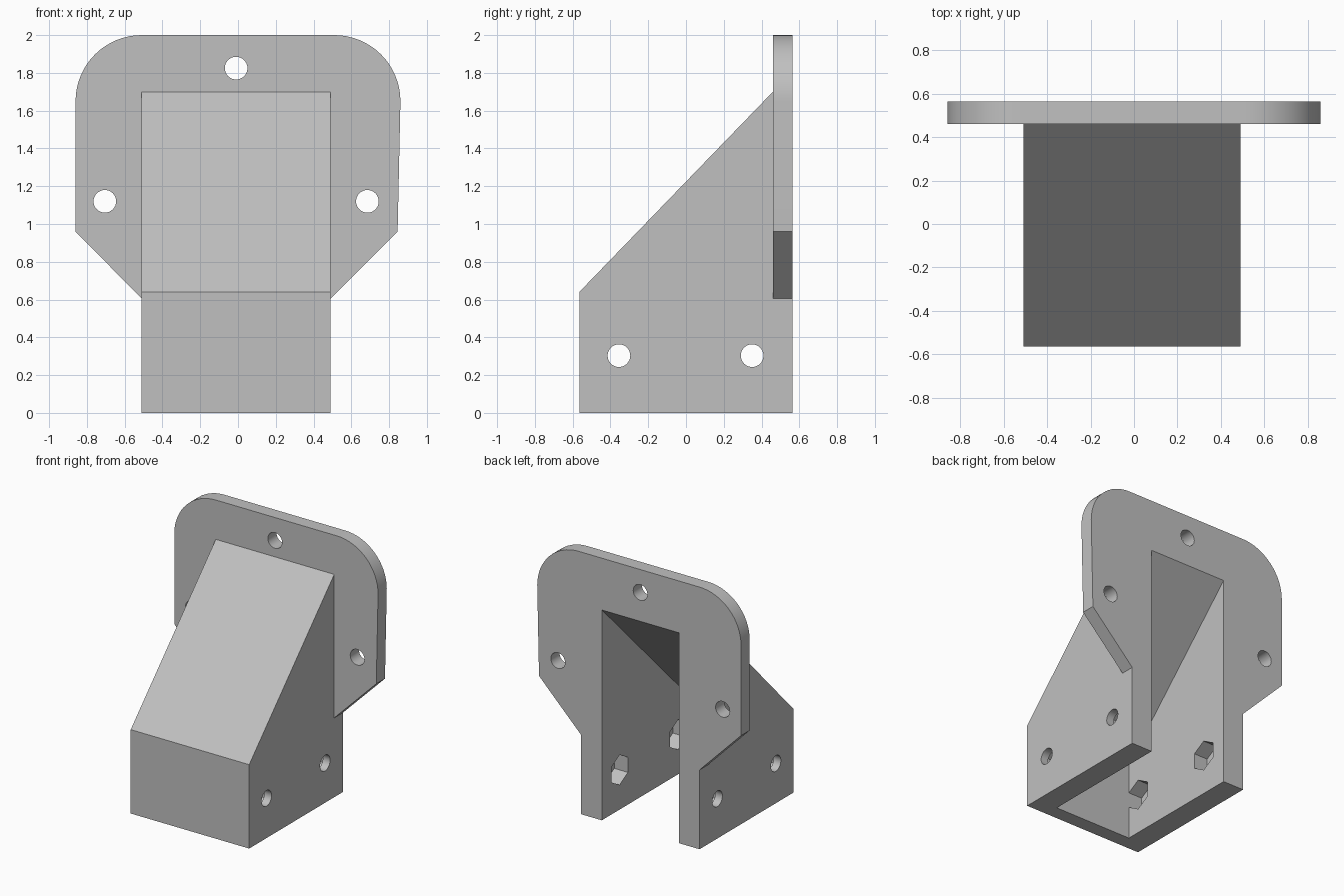
import bpy, bmesh
from math import sin, cos, pi, radians
from mathutils import Vector

cube = bpy.data.objects.get("Cube")
if cube:
    bpy.data.objects.remove(cube)

grey = bpy.data.materials.new("plain grey")
grey.use_nodes = True
COLOUR = (0.53, 0.53, 0.53, 1)
grey.diffuse_color = COLOUR
grey.node_tree.nodes["Principled BSDF"].inputs["Base Color"].default_value = COLOUR

MID = -0.01       # centre line of the housing
HALF = 0.5        # half width of the housing
WALL = 0.175      # side wall thickness
BACK = 0.565      # rear face
PLATE = 0.46      # front face of the flange
HOLE = 0.06       # bolt hole radius


def prism(name, points, axis, start, end):
    """Extrude a 2D outline: (y, z) along x, or (x, z) along y."""
    def place(u, v, w):
        return Vector((w, u, v)) if axis == "x" else Vector((u, w, v))
    bm = bmesh.new()
    face = bm.faces.new([bm.verts.new(place(u, v, start)) for u, v in points])
    ext = bmesh.ops.extrude_face_region(bm, geom=[face])
    verts = [e for e in ext["geom"] if isinstance(e, bmesh.types.BMVert)]
    bmesh.ops.translate(bm, verts=verts, vec=place(0, 0, end - start))
    bmesh.ops.recalc_face_normals(bm, faces=bm.faces)
    mesh = bpy.data.meshes.new(name)
    bm.to_mesh(mesh)
    bm.free()
    mesh.materials.append(grey)
    obj = bpy.data.objects.new(name, mesh)
    bpy.context.collection.objects.link(obj)
    return obj


def arc(u, v, radius, first, last, steps):
    angles = [radians(first + (last - first) * i / steps) for i in range(steps + 1)]
    return [(u + radius * cos(a), v + radius * sin(a)) for a in angles]


def circle(u, v, radius, sides=32):
    # starts at the top, so six sides give an upright hexagon
    return [(u + radius * sin(2 * pi * i / sides), v + radius * cos(2 * pi * i / sides))
            for i in range(sides)]


def combine(target, other, operation):
    other.hide_render = True
    mod = target.modifiers.new(operation.lower(), "BOOLEAN")
    mod.operation = operation
    mod.solver = "EXACT"
    mod.object = other
    bpy.context.view_layer.objects.active = target
    bpy.ops.object.modifier_apply(modifier=mod.name)
    bpy.data.objects.remove(other)


# Housing with sloping roof
bracket = prism("mounting_bracket",
                [(-BACK, 0), (-BACK, 0.64), (PLATE, 1.70), (BACK, 1.70), (BACK, 0)],
                "x", MID - HALF, MID + HALF)

# Flange plate with rounded shoulders and tapered lower corners
outline = ([(MID + HALF, 0.605), (0.845, 0.96)]
           + arc(0.51, 1.65, 0.35, 0, 90, 16)
           + arc(-0.51, 1.65, 0.35, 90, 180, 16)
           + [(-0.86, 0.96), (MID - HALF, 0.605)])
combine(bracket, prism("flange", outline, "y", PLATE, BACK), "UNION")

# Hollow, open at the rear and underneath
cavity = [(-0.455, -0.1), (-0.455, 0.58), (BACK, 1.605), (0.7, 1.74), (0.7, -0.1)]
inner = HALF - WALL
combine(bracket, prism("cavity", cavity, "x", MID - inner, MID + inner), "DIFFERENCE")

# Bolt holes through the flange
for x, z in [(-0.705, 1.12), (0.685, 1.12), (MID, 1.825)]:
    combine(bracket, prism("flange_hole", circle(x, z, HOLE), "y", 0.3, 0.7), "DIFFERENCE")

# Bolt holes through both side walls, with hexagonal nut pockets inside
pocket = inner + 0.115
for y in (-0.355, 0.35):
    combine(bracket, prism("side_hole", circle(y, 0.303, HOLE), "x", -0.8, 0.8), "DIFFERENCE")
    combine(bracket, prism("nut_pocket", circle(y, 0.303, 0.115, 6), "x",
                           MID - pocket, MID + pocket), "DIFFERENCE")

# Smooth the curved walls, keep the corners sharp
bpy.ops.object.select_all(action="DESELECT")
bracket.select_set(True)
bpy.context.view_layer.objects.active = bracket
bpy.ops.object.shade_smooth_by_angle(angle=radians(25))
